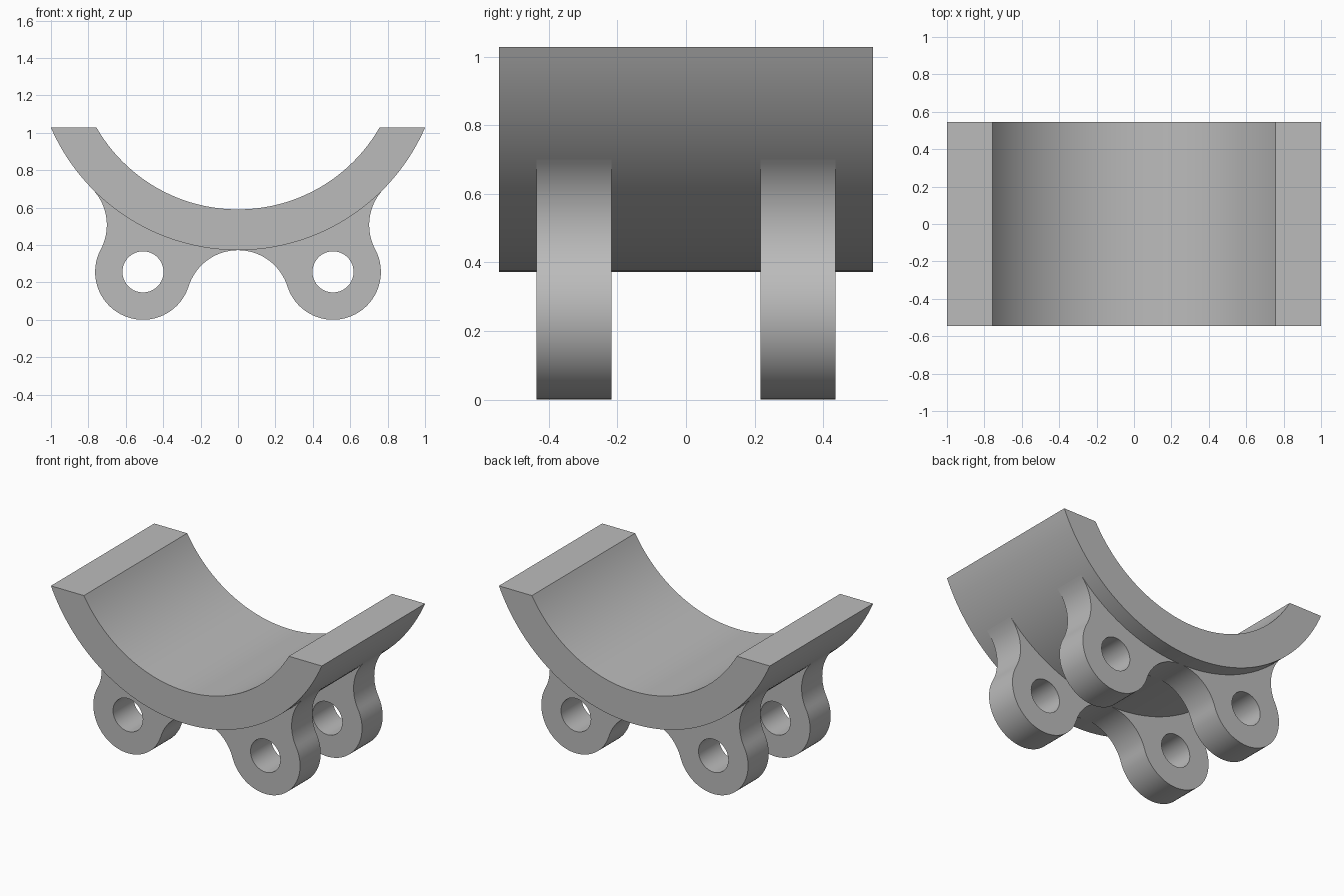
import bpy, bmesh
from math import sin, cos, atan2, pi, acos, asin, hypot
from mathutils import Vector

cube = bpy.data.objects.get("Cube")
if cube:
    bpy.data.objects.remove(cube, do_unlink=True)

grey = bpy.data.materials.new("plain grey")
grey.use_nodes = True
colour = (0.5, 0.5, 0.5, 1)
grey.diffuse_color = colour
grey.node_tree.nodes["Principled BSDF"].inputs["Base Color"].default_value = colour

# Main dimensions
TOP = 1.028
AXIS = Vector((0, 1.463))        # centre of the cradle arcs (x, z)
R_OUT, R_IN = 1.091, 0.873
HALF_LENGTH = 0.545
PIN = Vector((0.508, 0.256))     # centre of each pin hole
R_LUG, R_HOLE, R_FILLET = 0.256, 0.11, 0.277
LUG_NEAR, LUG_FAR = 0.218, 0.436


def arc(centre, radius, start, end, steps):
    return [centre + radius * Vector((cos(a), sin(a)))
            for a in (start + (end - start) * i / steps for i in range(steps + 1))]


def angle(origin, target):
    d = target - origin
    return atan2(d.y, d.x)


def extrude_outline(name, loops, y0, y1):
    """Fill closed x-z loops (outline first, then holes) and extrude along y."""
    bm = bmesh.new()
    edges = []
    for loop in loops:
        verts = [bm.verts.new((p.x, y0, p.y)) for p in loop]
        edges += [bm.edges.new((a, b)) for a, b in zip(verts, verts[1:] + verts[:1])]
    bmesh.ops.triangle_fill(bm, edges=edges, use_beauty=True)
    result = bmesh.ops.extrude_face_region(bm, geom=bm.faces[:], use_keep_orig=True)
    moved = [v for v in result["geom"] if isinstance(v, bmesh.types.BMVert)]
    bmesh.ops.translate(bm, verts=moved, vec=(0, y1 - y0, 0))
    bmesh.ops.recalc_face_normals(bm, faces=bm.faces[:])
    mesh = bpy.data.meshes.new(name)
    bm.to_mesh(mesh)
    bm.free()
    mesh.materials.append(grey)
    obj = bpy.data.objects.new(name, mesh)
    bpy.context.collection.objects.link(obj)
    bpy.ops.object.select_all(action="DESELECT")
    obj.select_set(True)
    bpy.context.view_layer.objects.active = obj
    bpy.ops.object.shade_smooth_by_angle(angle=pi / 6)
    return obj


# Cradle: a ring segment cut flat at the top
drop = AXIS.y - TOP
a_out, a_in = asin(drop / R_OUT), asin(drop / R_IN)
cradle = (arc(AXIS, R_OUT, a_out - 2 * a_out, a_out - pi, 64)
          + arc(AXIS, R_IN, a_in - pi, -a_in, 64))
extrude_outline("cradle", [cradle], -HALF_LENGTH, HALF_LENGTH)

# Arch between the lugs, touching the cradle's lowest point
apex = AXIS.y - R_OUT
arch = Vector((0, apex - R_FILLET))

# Outer fillet, tangent to both the lug and the cradle
to_pin = PIN - AXIS
d, r1, r2 = to_pin.length, R_OUT + R_FILLET, R_LUG + R_FILLET
turn = acos((d * d + r1 * r1 - r2 * r2) / (2 * d * r1))
direction = angle(AXIS, PIN) + turn
fillet = AXIS + r1 * Vector((cos(direction), sin(direction)))

# Half outline, from the arch's apex round the lug and back inside the cradle
half = arc(arch, R_FILLET, pi / 2, angle(arch, PIN), 16)
half += arc(PIN, R_LUG, angle(PIN, arch) - (2 * pi if angle(PIN, arch) > 0 else 0),
            angle(PIN, fillet), 36)[1:]
start = angle(fillet, PIN) % (2 * pi)
half += arc(fillet, R_FILLET, start, angle(fillet, AXIS) % (2 * pi), 18)[1:]
half += arc(AXIS, R_OUT - 0.02, direction, -pi / 2, 24)

mirrored = [Vector((-p.x, p.y)) for p in reversed(half[1:-1])]
hole = arc(PIN, R_HOLE, 0, 2 * pi, 40)[:-1]
hole_mirrored = [Vector((-p.x, p.y)) for p in hole]

# One double-lug plate near each end
for name, side in (("front_lug_plate", -1), ("back_lug_plate", 1)):
    extrude_outline(name, [half + mirrored, hole, hole_mirrored],
                    side * LUG_NEAR, side * LUG_FAR)
